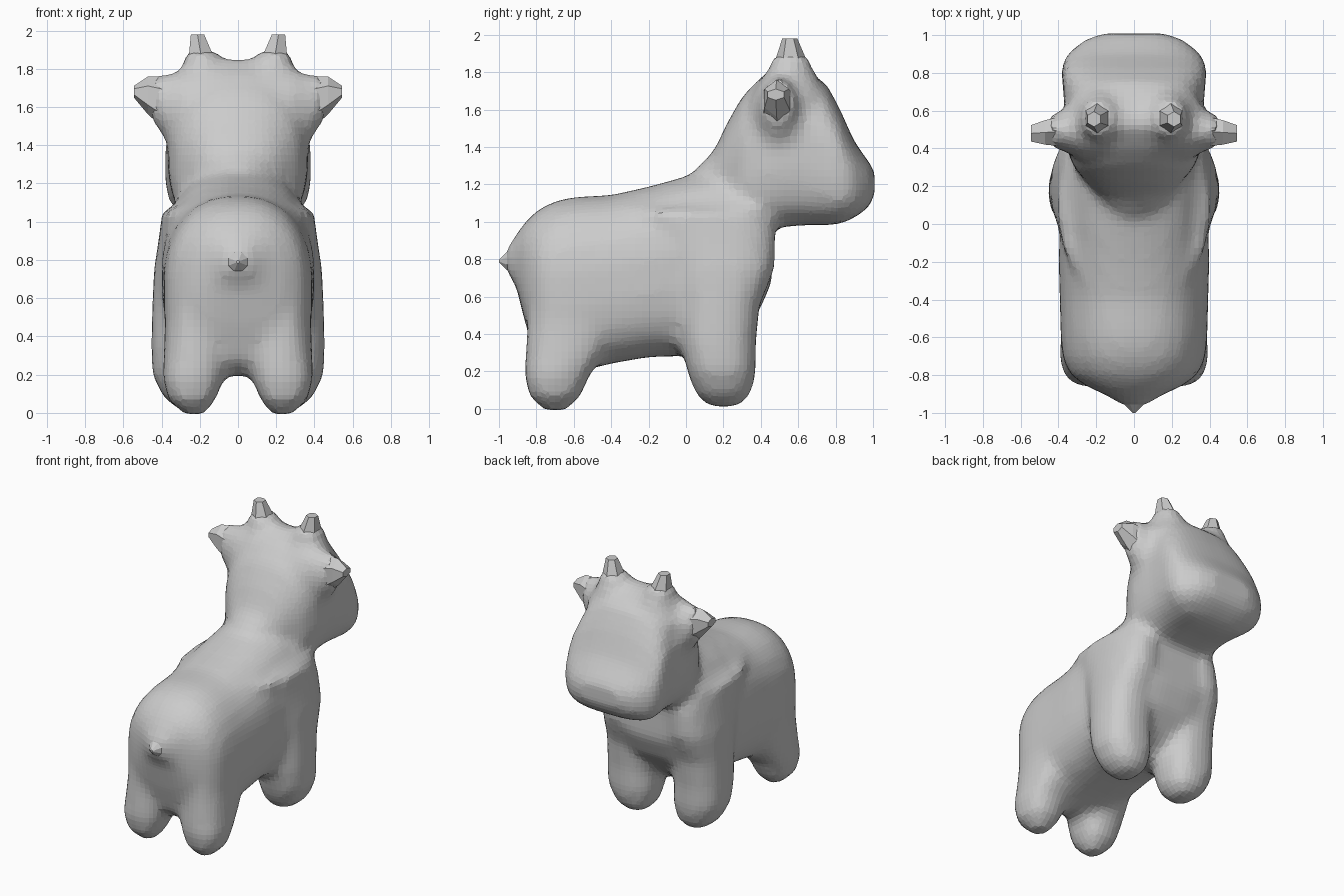
import bpy, bmesh, math


def loft(bm, axis, rings, n=24, top=2.0, low=2.0, mirror=False):
    """Skin rings (pos, centre_a, centre_b, radius_a, radius_b) stacked along an axis."""
    for sx in ((1, -1) if mirror else (1,)):
        loops = []
        for pos, ca, cb, ra, rb in rings:
            loop = []
            for i in range(n):
                t = 2 * math.pi * (i + 0.5) / n
                c, s = math.cos(t), math.sin(t)
                e = 2.0 / (top if s > 0 else low)
                a = ca + ra * math.copysign(abs(c) ** e, c)
                b = cb + rb * math.copysign(abs(s) ** e, s)
                x, y, z = {'x': (pos, a, b), 'y': (a, pos, b), 'z': (a, b, pos)}[axis]
                loop.append(bm.verts.new((sx * x, y, z)))
            loops.append(loop)
        for l0, l1 in zip(loops, loops[1:]):
            for i in range(n):
                j = (i + 1) % n
                bm.faces.new((l0[i], l0[j], l1[j], l1[i]))
        bm.faces.new(loops[0])
        bm.faces.new(loops[-1])


def finish(bm, name):
    bmesh.ops.recalc_face_normals(bm, faces=bm.faces)
    mesh = bpy.data.meshes.new(name)
    bm.to_mesh(mesh)
    bm.free()
    ob = bpy.data.objects.new(name, mesh)
    bpy.context.collection.objects.link(ob)
    return ob


def slices(rows):
    """Turn (y, half_width, z_low, z_high) rows into loft rings."""
    return [(y, 0, (lo + hi) / 2, w, (hi - lo) / 2) for y, w, lo, hi in rows]


body = bmesh.new()
# Torso, from rump to chest
loft(body, 'y', slices([
    (-0.97, 0.05, 0.75, 0.84), (-0.91, 0.14, 0.66, 0.93), (-0.86, 0.25, 0.46, 1.00),
    (-0.80, 0.34, 0.27, 1.06), (-0.71, 0.38, 0.20, 1.11),
    (-0.60, 0.39, 0.19, 1.135), (-0.40, 0.395, 0.24, 1.145), (-0.20, 0.40, 0.275, 1.19),
    (0.0, 0.395, 0.28, 1.245), (0.15, 0.39, 0.27, 1.28), (0.28, 0.385, 0.38, 1.28),
    (0.39, 0.36, 0.52, 1.24), (0.46, 0.28, 0.68, 1.15)]), top=2.3, low=3.0)
# Neck and head, from nape to muzzle
loft(body, 'y', slices([
    (0.06, 0.13, 1.00, 1.29), (0.15, 0.19, 1.00, 1.38), (0.22, 0.25, 0.98, 1.53),
    (0.30, 0.32, 0.96, 1.67), (0.40, 0.36, 0.96, 1.775), (0.52, 0.37, 0.97, 1.86),
    (0.62, 0.37, 0.98, 1.83), (0.75, 0.38, 0.98, 1.74), (0.82, 0.39, 0.985, 1.61),
    (0.90, 0.355, 1.02, 1.43), (0.97, 0.27, 1.07, 1.33), (1.008, 0.18, 1.13, 1.28)]),
    top=2.4, low=3.3)
# Front legs with shoulders
loft(body, 'z', [
    (0.01, 0.24, 0.20, 0.06, 0.08), (0.08, 0.25, 0.20, 0.14, 0.15),
    (0.20, 0.265, 0.19, 0.185, 0.185), (0.35, 0.27, 0.175, 0.185, 0.20),
    (0.55, 0.265, 0.18, 0.185, 0.215),
    (0.75, 0.26, 0.19, 0.18, 0.285), (0.95, 0.24, 0.14, 0.17, 0.34),
    (1.07, 0.23, 0.07, 0.165, 0.37)], top=2.4, low=2.4, mirror=True)
# Hind legs with haunches
loft(body, 'z', [
    (-0.01, 0.23, -0.70, 0.05, 0.06), (0.07, 0.24, -0.70, 0.125, 0.14),
    (0.18, 0.235, -0.69, 0.16, 0.175), (0.28, 0.225, -0.65, 0.165, 0.21),
    (0.45, 0.215, -0.60, 0.17, 0.25), (0.80, 0.20, -0.57, 0.175, 0.28)],
    top=2.4, low=2.4, mirror=True)
# Ear roots, flaring out of the sides of the head
loft(body, 'x', [
    (0.15, 0.51, 1.50, 0.20, 0.32), (0.29, 0.50, 1.545, 0.16, 0.25),
    (0.37, 0.495, 1.59, 0.11, 0.18), (0.46, 0.49, 1.655, 0.08, 0.11)], mirror=True)
# Horn roots, flaring out of the crown
loft(body, 'z', [
    (1.66, 0.17, 0.56, 0.20, 0.20), (1.78, 0.17, 0.56, 0.13, 0.14),
    (1.90, 0.195, 0.56, 0.08, 0.085)], mirror=True)
body = finish(body, "body")
# Fuse the body volumes into one soft skin
remesh = body.modifiers.new("Fuse", 'REMESH')
remesh.mode = 'VOXEL'
remesh.voxel_size = 0.036
smooth = body.modifiers.new("Soften", 'SMOOTH')
smooth.factor = 0.5
smooth.iterations = 6

# Ear tips
bm = bmesh.new()
loft(bm, 'x', [
    (0.33, 0.495, 1.60, 0.10, 0.16), (0.39, 0.49, 1.625, 0.09, 0.135),
    (0.47, 0.485, 1.66, 0.075, 0.10), (0.545, 0.48, 1.68, 0.05, 0.03)],
    n=6, mirror=True)
finish(bm, "ears")

# Horn tips
bm = bmesh.new()
loft(bm, 'z', [
    (1.80, 0.185, 0.56, 0.09, 0.11), (1.88, 0.195, 0.56, 0.07, 0.078),
    (1.98, 0.212, 0.555, 0.04, 0.04)], n=6, mirror=True)
finish(bm, "horns")

# Tail tip
bm = bmesh.new()
loft(bm, 'y', [
    (-1.0, 0, 0.79, 0.008, 0.008), (-0.96, 0, 0.79, 0.05, 0.05),
    (-0.91, 0, 0.80, 0.10, 0.09), (-0.86, 0, 0.80, 0.15, 0.14)], n=8)
finish(bm, "tail")
